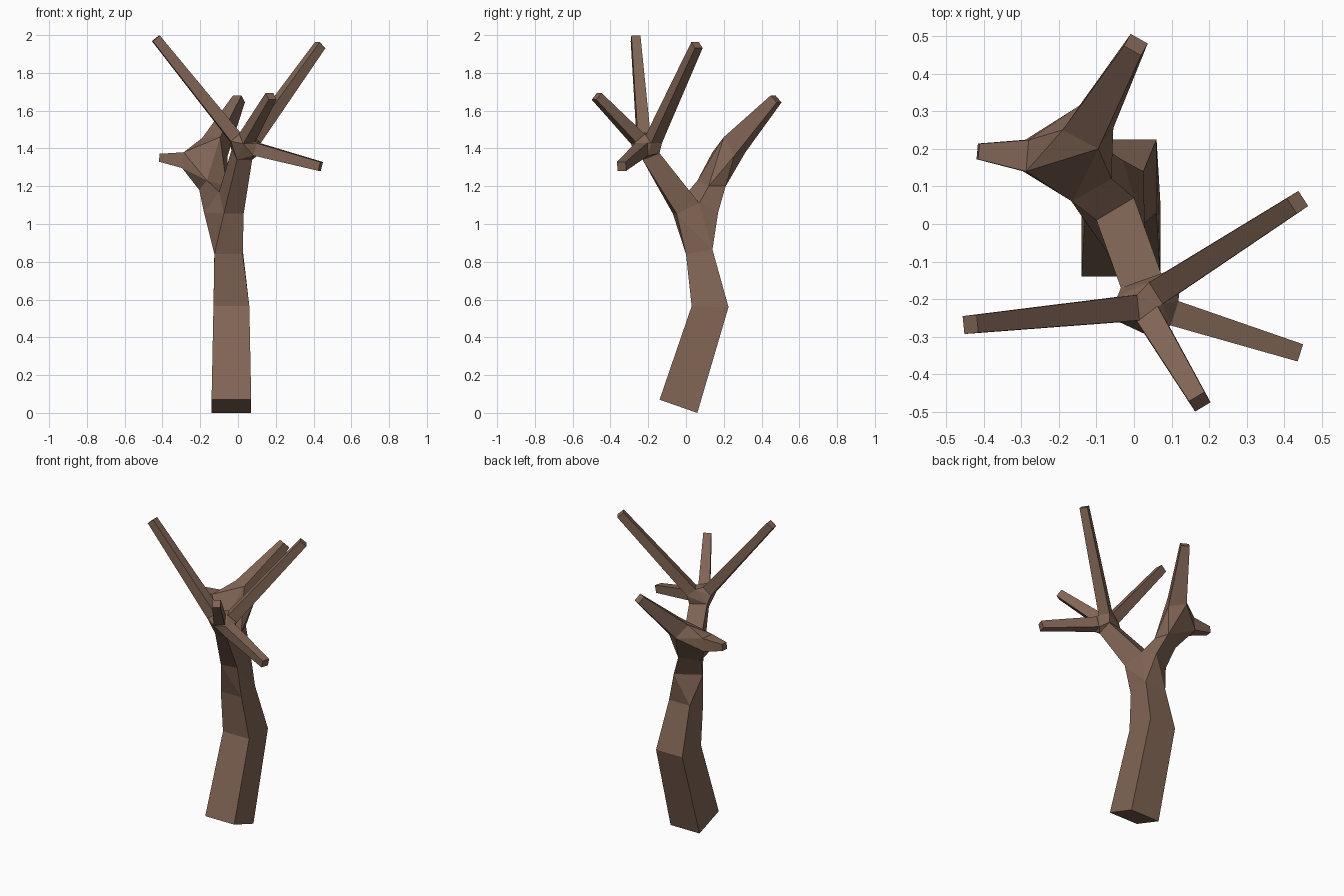
import bpy, bmesh
from mathutils import Vector

if "Cube" in bpy.data.objects:
    bpy.data.objects.remove(bpy.data.objects["Cube"])

bm = bmesh.new()


def square(center, direction, half):
    """Square ring across a limb, ordered top right, top left, bottom left, bottom right."""
    c, d = Vector(center), Vector(direction).normalized()
    s = d.cross(Vector((0, 0, 1))).normalized()
    u = s.cross(d)
    return [tuple(c + half * (a * s + b * u)) for a, b in ((1, 1), (-1, 1), (-1, -1), (1, -1))]


def cap(ring):
    bm.faces.new([bm.verts.new(p) for p in ring])


def tube(r1, r2):
    for i in range(4):
        j = (i + 1) % 4
        bm.faces.new([bm.verts.new(p) for p in (r1[i], r1[j], r2[j], r2[i])])


def knot(rings):
    """Hull joining several limb rings, left open where the limbs attach."""
    owners = {}
    for n, ring in enumerate(rings):
        for p in ring:
            owners.setdefault(tuple(p), set()).add(n)
    verts = {bm.verts.new(p): o for p, o in owners.items()}
    geom = bmesh.ops.convex_hull(bm, input=list(verts), use_existing_faces=False)["geom"]
    faces = [g for g in geom if isinstance(g, bmesh.types.BMFace)]
    caps = [f for f in faces if set.intersection(*[verts[v] for v in f.verts])]
    bmesh.ops.delete(bm, geom=caps, context='FACES')


def twig(base, tip, h1, h2):
    d = Vector(tip) - Vector(base)
    r1, r2 = square(base, d, h1), square(tip, d, h2)
    tube(r1, r2)
    cap(r2)
    return r1


# Trunk rings, ordered front left, front right, back right, back left
foot = [(-.14, -.14, .07), (.07, -.14, .07), (.07, .06, 0), (-.14, .06, 0)]
bend = [(-.13, .03, .565), (.06, .03, .565), (.06, .225, .56), (-.13, .225, .56)]
neck = [(-.125, 0, .84), (.025, 0, .84), (.025, .14, .865), (-.125, .14, .865)]
cap(foot)
tube(foot, bend)
tube(bend, neck)

# Fork into front and back limbs
crotch_l, crotch_r = (-.1, .01, 1.17), (0, .07, 1.11)
front_low = [(-.075, -.07, 1.055), (.03, -.05, 1.055), crotch_r, crotch_l]
back_low = [crotch_l, crotch_r, (-.03, .17, 1.06), (-.18, .08, 1.06)]
knot([neck, front_low, back_low])

# Front limb with four twigs
front_top = [(-.005, -.23, 1.34), (.075, -.23, 1.34), (.075, -.14, 1.375), (-.035, -.17, 1.39)]
tube(front_low, front_top)
twigs = [((-.015, -.225, 1.46), (-.435, -.267, 1.983)),
         ((.08, -.17, 1.45), (.435, .058, 1.947)),
         ((.045, -.255, 1.45), (.175, -.473, 1.676)),
         ((.1, -.235, 1.395), (.437, -.341, 1.305))]
knot([front_top] + [twig(a, b, .034, .024) for a, b in twigs])

# Back limb with a long arm and a short stub
back_top = [(-.165, .06, 1.23), (-.06, .12, 1.2), (-.09, .21, 1.2), (-.205, .14, 1.18)]
tube(back_low, back_top)
arm = [(-.095, .2, 1.46), (-.19, .25, 1.455), (-.145, .315, 1.38), (-.055, .255, 1.36)]
arm_tip = square((.005, .477, 1.662), (.125, .222, .25), .026)
tube(arm, arm_tip)
cap(arm_tip)
stub = twig((-.288, .182, 1.338), (-.415, .193, 1.351), .042, .021)
knot([back_top, arm, stub])

# Weld everything into one flat-shaded mesh
bmesh.ops.remove_doubles(bm, verts=bm.verts[:], dist=.0005)
bmesh.ops.delete(bm, geom=[v for v in bm.verts if not v.link_faces], context='VERTS')
bmesh.ops.recalc_face_normals(bm, faces=bm.faces[:])

mesh = bpy.data.meshes.new("bare_tree")
bm.to_mesh(mesh)
bm.free()
bark = bpy.data.materials.new("bark")
bark.diffuse_color = (.22, .13, .09, 1)
bark.use_nodes = True
bark.node_tree.nodes["Principled BSDF"].inputs["Base Color"].default_value = bark.diffuse_color
mesh.materials.append(bark)
tree = bpy.data.objects.new("bare_tree", mesh)
bpy.context.collection.objects.link(tree)
